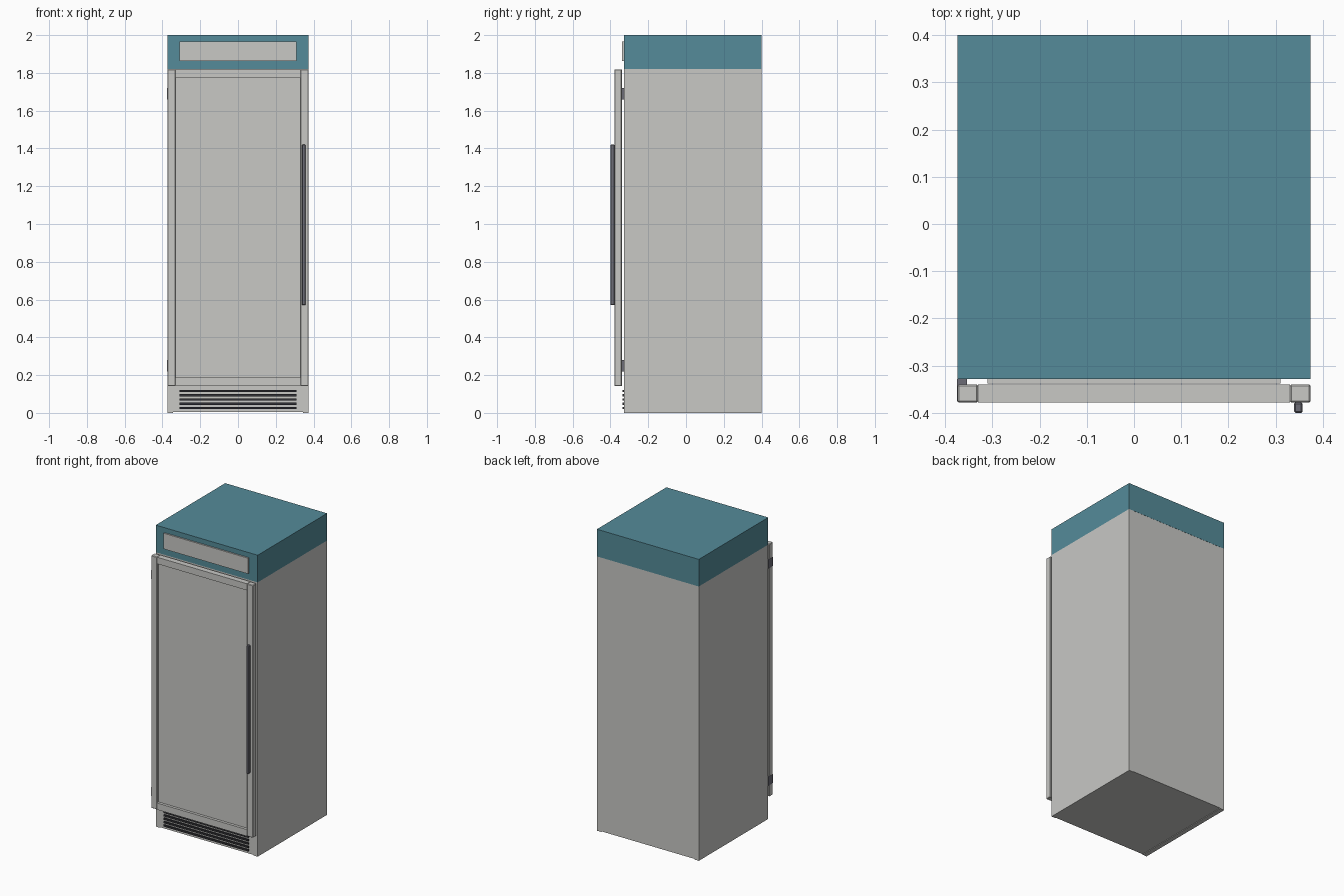
import bpy

cube = bpy.data.objects.get("Cube")
if cube:
    bpy.data.objects.remove(cube, do_unlink=True)


def material(name, r, g, b):
    m = bpy.data.materials.new(name)
    m.use_nodes = True
    m.diffuse_color = (r, g, b, 1)
    m.node_tree.nodes["Principled BSDF"].inputs["Base Color"].default_value = (r, g, b, 1)
    return m


steel = material("light steel", 0.58, 0.58, 0.56)
teal = material("teal", 0.09, 0.26, 0.32)
grip = material("handle grey", 0.15, 0.15, 0.18)
black = material("vent black", 0.03, 0.03, 0.035)


def box(name, xs, ys, zs, mat, bevel=0):
    """Box spanning the given x, y and z ranges."""
    spans = (xs, ys, zs)
    bpy.ops.mesh.primitive_cube_add(size=1, location=[(a + b) / 2 for a, b in spans])
    ob = bpy.context.object
    ob.name = name
    ob.scale = [b - a for a, b in spans]
    bpy.ops.object.transform_apply(location=False, rotation=False, scale=True)
    ob.data.materials.append(mat)
    if bevel:
        mod = ob.modifiers.new("Edge", "BEVEL")
        mod.width = bevel
        mod.segments = 1
    return ob


W, BACK, FRONT = 0.374, 0.4, -0.328
HEAD = 1.82
DOOR_Y = (-0.378, -0.34)
DOOR_Z = (0.143, HEAD - 0.002)
RAIL = 0.044
INNER = W - RAIL

# Cabinet: side panels around a slightly raised core
for side, s in (("left", 1), ("right", -1)):
    box(side + "_side_panel", sorted((s * W, s * 0.343)), (FRONT, BACK), (0, HEAD), steel)
box("cabinet_core", (-0.343, 0.343), (FRONT, BACK - 0.001), (0.004, HEAD), steel)

# Header with its display panel
box("header", (-W, W), (FRONT, BACK), (HEAD, 2), teal)
box("header_panel", (-0.31, 0.31), (-0.338, FRONT), (1.863, 1.967), steel)

# Door: frame of stiles and rails around a recessed panel
for side, s in (("left", 1), ("right", -1)):
    box(side + "_door_stile", sorted((s * W, s * INNER)), DOOR_Y, DOOR_Z, steel, 0.003)
box("door_top_rail", (-INNER, INNER), DOOR_Y, (DOOR_Z[1] - RAIL, DOOR_Z[1]), steel)
box("door_bottom_rail", (-INNER, INNER), DOOR_Y, (DOOR_Z[0], DOOR_Z[0] + RAIL), steel)
box("door_panel", (-INNER, INNER), (-0.36, -0.342),
    (DOOR_Z[0] + RAIL, DOOR_Z[1] - RAIL), steel)

# Hinge plates on the side opposite the handle
for name, z in (("upper", 1.69), ("lower", 0.25)):
    box(name + "_hinge", (-W - 0.001, -W + 0.02), (-0.376, FRONT),
        (z - 0.03, z + 0.03), grip)

# Door handle
box("handle", (0.339, 0.357), (-0.4, -0.378), (0.57, 1.42), grip, 0.003)

# Vent slats below the door
for i in range(5):
    z = 0.026 + i * 0.0225
    box(f"vent_slat_{i + 1}", (-0.31, 0.31), (-0.336, FRONT), (z - 0.006, z + 0.006), black)
